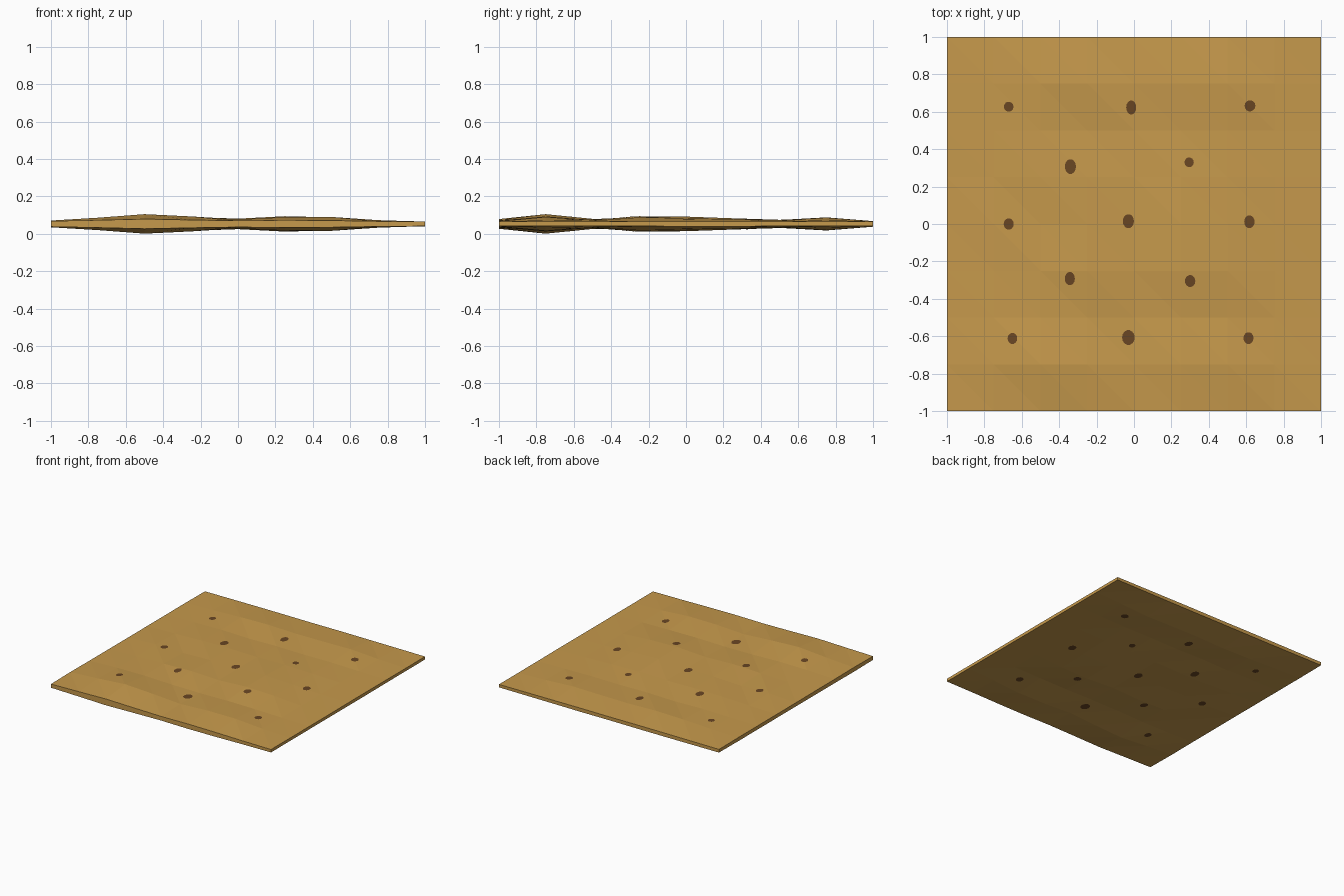
import bpy, bmesh, math

if "Cube" in bpy.data.objects:
    bpy.data.objects.remove(bpy.data.objects["Cube"])

MID = 0.053   # mid-plane height of the baked sheet
N = 8         # cells per side
# half thickness in thousandths at each grid point, rows from back (y=1) to front
PUFF = [
    [13, 14, 15, 15, 14, 15, 14, 13, 12],
    [15, 20, 30, 35, 28, 30, 34, 20, 12],
    [15, 18, 22, 16, 21, 18, 20, 16, 12],
    [15, 20, 28, 30, 26, 30, 25, 18, 13],
    [15, 27, 22, 30, 27, 39, 30, 18, 13],
    [16, 22, 30, 37, 28, 41, 35, 18, 12],
    [16, 25, 27, 20, 18, 22, 20, 16, 12],
    [18, 33, 52, 40, 24, 36, 37, 20, 12],
    [15, 20, 26, 21, 17, 20, 18, 14, 12],
]
# docking holes: x, y, radius x, radius y
HOLES = [
    (-.67, .627, .026, .027), (-.015, .623, .027, .038), (.62, .632, .029, .030),
    (-.34, .307, .030, .040), (.295, .33, .025, .026),
    (-.67, 0, .027, .031), (-.03, .015, .030, .038), (.617, .012, .028, .035),
    (-.343, -.292, .027, .036), (.30, -.305, .028, .032),
    (-.65, -.612, .026, .030), (-.03, -.607, .034, .040), (.612, -.61, .027, .032),
]


def material(name, rgb):
    m = bpy.data.materials.new(name)
    m.diffuse_color = (*rgb, 1)
    m.use_nodes = True
    m.node_tree.nodes["Principled BSDF"].inputs["Base Color"].default_value = m.diffuse_color
    return m


def finish(bm, name, mat):
    me = bpy.data.meshes.new(name)
    bm.to_mesh(me)
    bm.free()
    me.materials.append(mat)
    ob = bpy.data.objects.new(name, me)
    bpy.context.collection.objects.link(ob)


def puff(x, y):
    """Half thickness, interpolated on the same triangles as the sheet."""
    u, v = (x + 1) * N / 2, (1 - y) * N / 2
    i, j = min(int(u), N - 1), min(int(v), N - 1)
    u, v = u - i, v - j
    a, b = PUFF[j][i], PUFF[j][i + 1]
    c, d = PUFF[j + 1][i], PUFF[j + 1][i + 1]
    h = a + (b - a) * u + (d - b) * v if u > v else a + (c - a) * v + (d - c) * u
    return h / 1000


crust = material("golden_crust", (.565, .320, .072))
toasted = material("toasted_brown", (.141, .061, .017))

# puffed square sheet: mirrored top and bottom, joined by a rim
bm = bmesh.new()
layers = []
for s in (1, -1):
    g = [[bm.verts.new((-1 + 2 * i / N, 1 - 2 * j / N, MID + s * PUFF[j][i] / 1000))
          for i in range(N + 1)] for j in range(N + 1)]
    for j in range(N):
        for i in range(N):
            a, b, c, d = g[j][i], g[j][i + 1], g[j + 1][i], g[j + 1][i + 1]
            bm.faces.new((a, d, b)[::s])
            bm.faces.new((a, c, d)[::s])
    layers.append(g)
rim = ([(0, i) for i in range(N)] + [(j, N) for j in range(N)]
       + [(N, i) for i in range(N, 0, -1)] + [(j, 0) for j in range(N, 0, -1)])
for k, (j, i) in enumerate(rim):
    q, p = rim[(k + 1) % len(rim)]
    top, bot = layers
    bm.faces.new((top[j][i], top[q][p], bot[q][p], bot[j][i]))
bmesh.ops.recalc_face_normals(bm, faces=bm.faces)
finish(bm, "cracker_sheet", crust)

# dark docking holes: thin patches draped over both sides
SEG, RINGS = 14, 3
for s, side in ((1, "top"), (-1, "bottom")):
    bm = bmesh.new()
    for x, y, rx, ry in HOLES:
        def vert(px, py):
            return bm.verts.new((px, py, MID + s * (puff(px, py) + .0012)))
        centre = vert(x, y)
        prev = None
        for r in range(1, RINGS + 1):
            t = r / RINGS
            ring = [vert(x + rx * t * math.cos(k * math.tau / SEG),
                         y + ry * t * math.sin(k * math.tau / SEG)) for k in range(SEG)]
            for k in range(SEG):
                n = (k + 1) % SEG
                if prev:
                    bm.faces.new((prev[k], ring[k], ring[n], prev[n])[::s])
                else:
                    bm.faces.new((centre, ring[k], ring[n])[::s])
            prev = ring
    finish(bm, side + "_holes", toasted)
